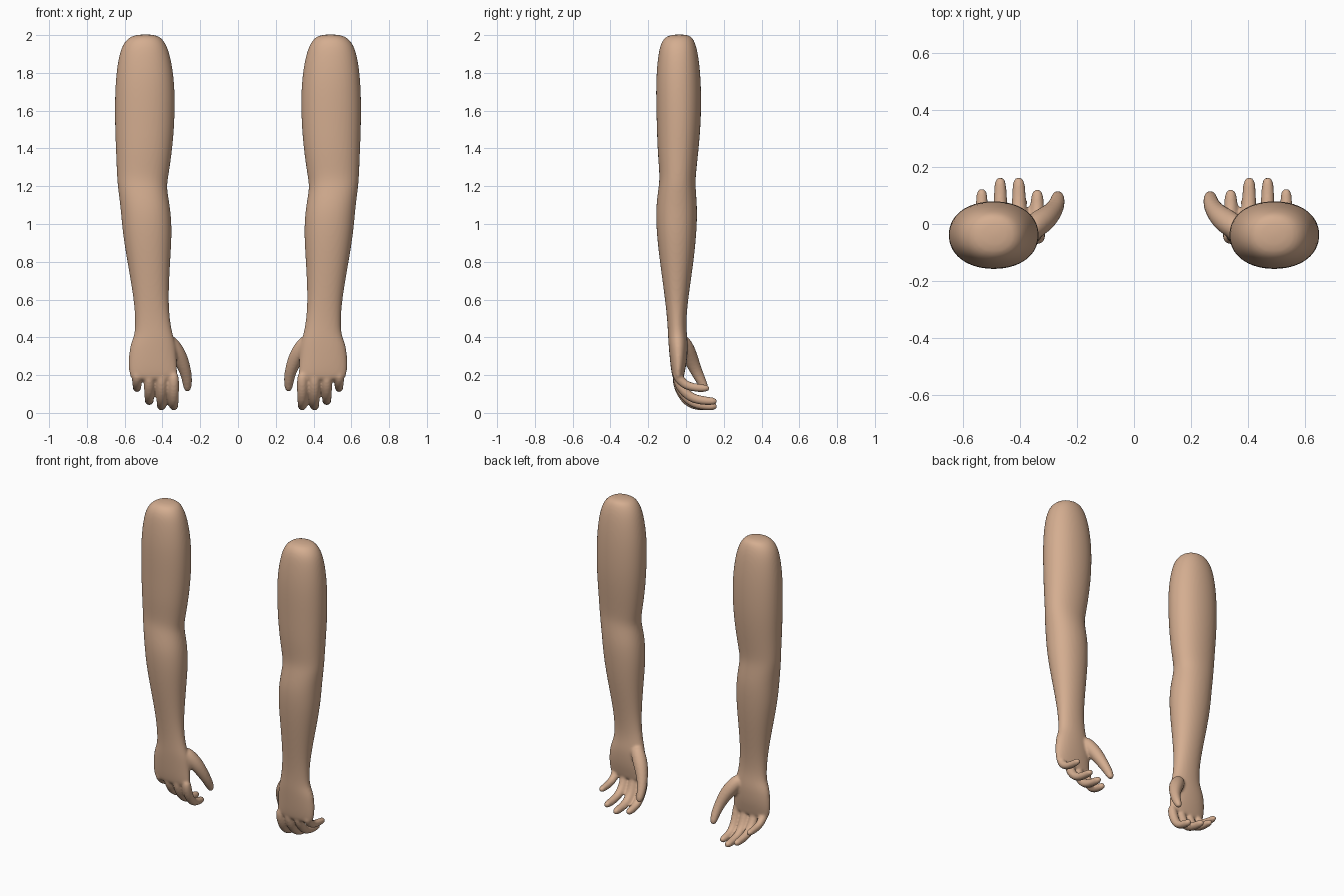
import bpy, bmesh, math
from mathutils import Vector

cube = bpy.data.objects.get("Cube")
if cube:
    bpy.data.objects.remove(cube, do_unlink=True)

skin = bpy.data.materials.new("skin")
skin.use_nodes = True
SKIN_COLOUR = (0.66, 0.42, 0.28, 1)
skin.diffuse_color = SKIN_COLOUR
skin.node_tree.nodes["Principled BSDF"].inputs["Base Color"].default_value = SKIN_COLOUR

# Horizontal sections of arm and palm: z, x min, x max, y min, y max
ARM = [
    (2.005, .43, .55, -.09, .02), (1.97, .39, .60, -.13, .045),
    (1.9, .36, .63, -.147, .065), (1.75, .335, .65, -.16, .08),
    (1.55, .335, .652, -.155, .08), (1.38, .35, .645, -.15, .065),
    (1.25, .37, .64, -.138, .05), (1.19, .38, .635, -.145, .05),
    (1.08, .357, .62, -.16, .06), (.95, .35, .61, -.155, .055),
    (.8, .36, .585, -.138, .04), (.6, .37, .55, -.11, .01),
    (.48, .36, .543, -.098, .0), (.41, .345, .547, -.095, .005),
    (.36, .33, .572, -.092, .01), (.27, .325, .58, -.084, .005),
    (.2, .32, .575, -.075, -.01), (.17, .33, .56, -.065, -.015),
]

# Fingers: x, height of tip, y of tip, radius
FINGERS = [
    (.34, .033, .122, .026), (.405, .034, .165, .027),
    (.47, .061, .165, .026), (.535, .13, .125, .024),
]
# Shared curl: share of drop, share of reach, share of radius
CURL = [(0, 0, 1), (.4, .05, 1.12), (.78, .24, 1), (.96, .5, .95),
        (1, .9, .85), (1, 1, .5)]

# Thumb path: x, y, z, radius
THUMB = [
    (.38, -.03, .4, .035), (.345, -.005, .35, .045), (.31, .02, .3, .042),
    (.28, .05, .23, .032), (.268, .08, .17, .027), (.268, .1, .13, .021),
    (.268, .104, .113, .012),
]


def loft(bm, sections, sides, power=1.0):
    """Skin a closed tube over (centre, axis u, axis v) sections."""
    swell = 3 / (2 + math.cos(math.tau / sides))  # offsets subdivision shrinkage
    rings = []
    for centre, u, v in sections:
        ring = []
        for i in range(sides):
            a = math.tau * i / sides
            c, s = math.cos(a), math.sin(a)
            c = math.copysign(abs(c) ** power, c)
            s = math.copysign(abs(s) ** power, s)
            ring.append(bm.verts.new(centre + (u * c + v * s) * swell))
        rings.append(ring)
    for low, high in zip(rings, rings[1:]):
        for i in range(sides):
            j = (i + 1) % sides
            bm.faces.new((low[i], low[j], high[j], high[i]))
    bm.faces.new(rings[0])
    bm.faces.new(rings[-1])


def tube(bm, points, radii):
    """Round tube along a bent path."""
    sections = []
    last = len(points) - 1
    for i, p in enumerate(points):
        along = (points[min(i + 1, last)] - points[max(i - 1, 0)]).normalized()
        u = Vector((1, 0, 0))
        u = (u - along * u.dot(along)).normalized()
        sections.append((p, u * radii[i], along.cross(u) * radii[i]))
    loft(bm, sections, 10)


def build_arm(name, side):
    bm = bmesh.new()
    # Upper arm, forearm and palm
    loft(bm, [(Vector(((x0 + x1) / 2, (y0 + y1) / 2, z)),
               Vector(((x1 - x0) / 2, 0, 0)), Vector((0, (y1 - y0) / 2, 0)))
              for z, x0, x1, y0, y1 in ARM], 16, 0.93)
    # Four curled fingers
    base_y, base_z = -.05, .22
    for x, tip_z, tip_y, radius in FINGERS:
        path = [Vector((x, base_y + (tip_y - base_y) * reach,
                        base_z + (tip_z - base_z) * drop))
                for drop, reach, _ in CURL]
        tube(bm, path, [radius * share for _, _, share in CURL])
    # Thumb
    tube(bm, [Vector(p[:3]) for p in THUMB], [p[3] for p in THUMB])

    for v in bm.verts:
        v.co.x *= side
    bmesh.ops.recalc_face_normals(bm, faces=bm.faces)
    mesh = bpy.data.meshes.new(name)
    bm.to_mesh(mesh)
    bm.free()
    mesh.materials.append(skin)
    arm = bpy.data.objects.new(name, mesh)
    bpy.context.collection.objects.link(arm)

    # Round the parts, fuse them into one skin and soften the joins
    rounding = arm.modifiers.new("rounding", "SUBSURF")
    rounding.levels = rounding.render_levels = 3
    fuse = arm.modifiers.new("fuse", "REMESH")
    fuse.mode = "VOXEL"
    fuse.voxel_size = 0.008
    fuse.use_smooth_shade = True
    soften = arm.modifiers.new("soften", "SMOOTH")
    soften.factor = 0.5
    soften.iterations = 5
    for face in mesh.polygons:
        face.use_smooth = True


build_arm("left_arm", 1)
build_arm("right_arm", -1)
